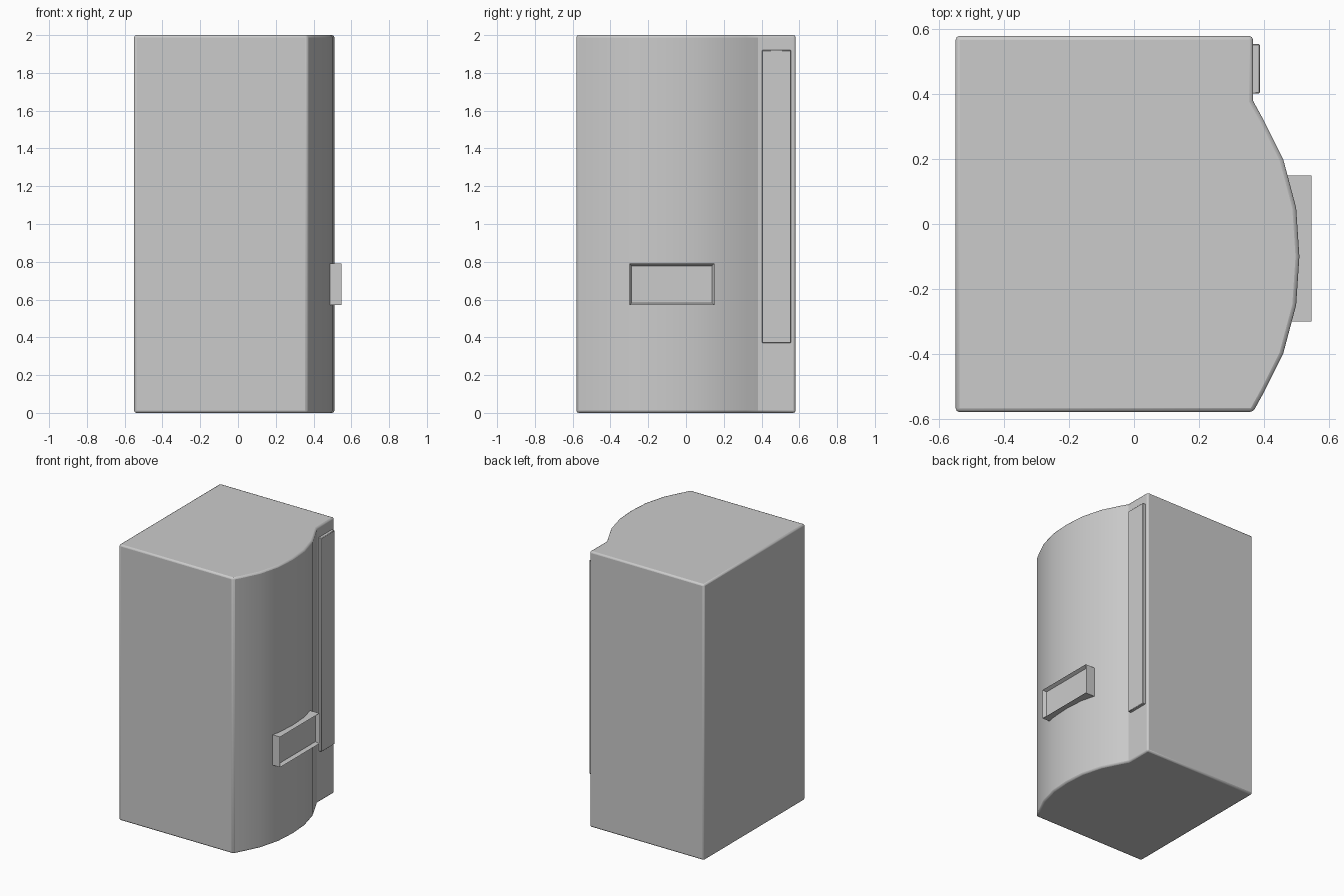
import bpy, bmesh

if "Cube" in bpy.data.objects:
    bpy.data.objects.remove(bpy.data.objects["Cube"])


def finish(name, bm, bevel, segments=2):
    bmesh.ops.recalc_face_normals(bm, faces=bm.faces)
    mesh = bpy.data.meshes.new(name)
    bm.to_mesh(mesh)
    bm.free()
    ob = bpy.data.objects.new(name, mesh)
    bpy.context.collection.objects.link(ob)
    if bevel:
        mod = ob.modifiers.new("soft_edges", 'BEVEL')
        mod.width = bevel
        mod.segments = segments
        mod.limit_method = 'ANGLE'
        mod.angle_limit = 0.6
    bpy.ops.object.select_all(action='DESELECT')
    ob.select_set(True)
    bpy.context.view_layer.objects.active = ob
    bpy.ops.object.shade_smooth_by_angle(angle=0.45)
    return ob


def box(x0, x1, y0, y1, z0, z1):
    bm = bmesh.new()
    bmesh.ops.create_cube(bm, size=1)
    for v in bm.verts:
        v.co = ((x0 + x1) / 2 + v.co.x * (x1 - x0),
                (y0 + y1) / 2 + v.co.y * (y1 - y0),
                (z0 + z1) / 2 + v.co.z * (z1 - z0))
    return bm


# Cabinet: bowed-door outline extruded upwards
half_bow = [(0.51, 0), (0.50, 0.15), (0.46, 0.30), (0.40, 0.42), (0.367, 0.48)]
bow = [(x, -0.10 - d) for x, d in reversed(half_bow)]
bow += [(x, -0.10 + d) for x, d in half_bow[1:]]
outline = [(-0.55, -0.58)] + bow + [(0.367, 0.58), (-0.55, 0.58)]
bm = bmesh.new()
base = bm.faces.new([bm.verts.new((x, y, 0)) for x, y in outline])
top = bmesh.ops.extrude_face_region(bm, geom=[base])["geom"]
bmesh.ops.translate(bm, vec=(0, 0, 2),
                    verts=[v for v in top if isinstance(v, bmesh.types.BMVert)])
finish("cabinet_body", bm, 0.012)

# Tall control strip beside the door
finish("side_panel", box(0.35, 0.388, 0.402, 0.555, 0.37, 1.92), 0.003, 1)

# Dispensing hatch with a recessed front
bm = box(0.45, 0.548, -0.30, 0.15, 0.57, 0.79)
bm.faces.ensure_lookup_table()
front = max(bm.faces, key=lambda f: f.calc_center_median().x)
bmesh.ops.inset_region(bm, faces=[front], thickness=0.016)
bmesh.ops.translate(bm, vec=(-0.025, 0, 0), verts=front.verts[:])
finish("dispensing_hatch", bm, 0)
